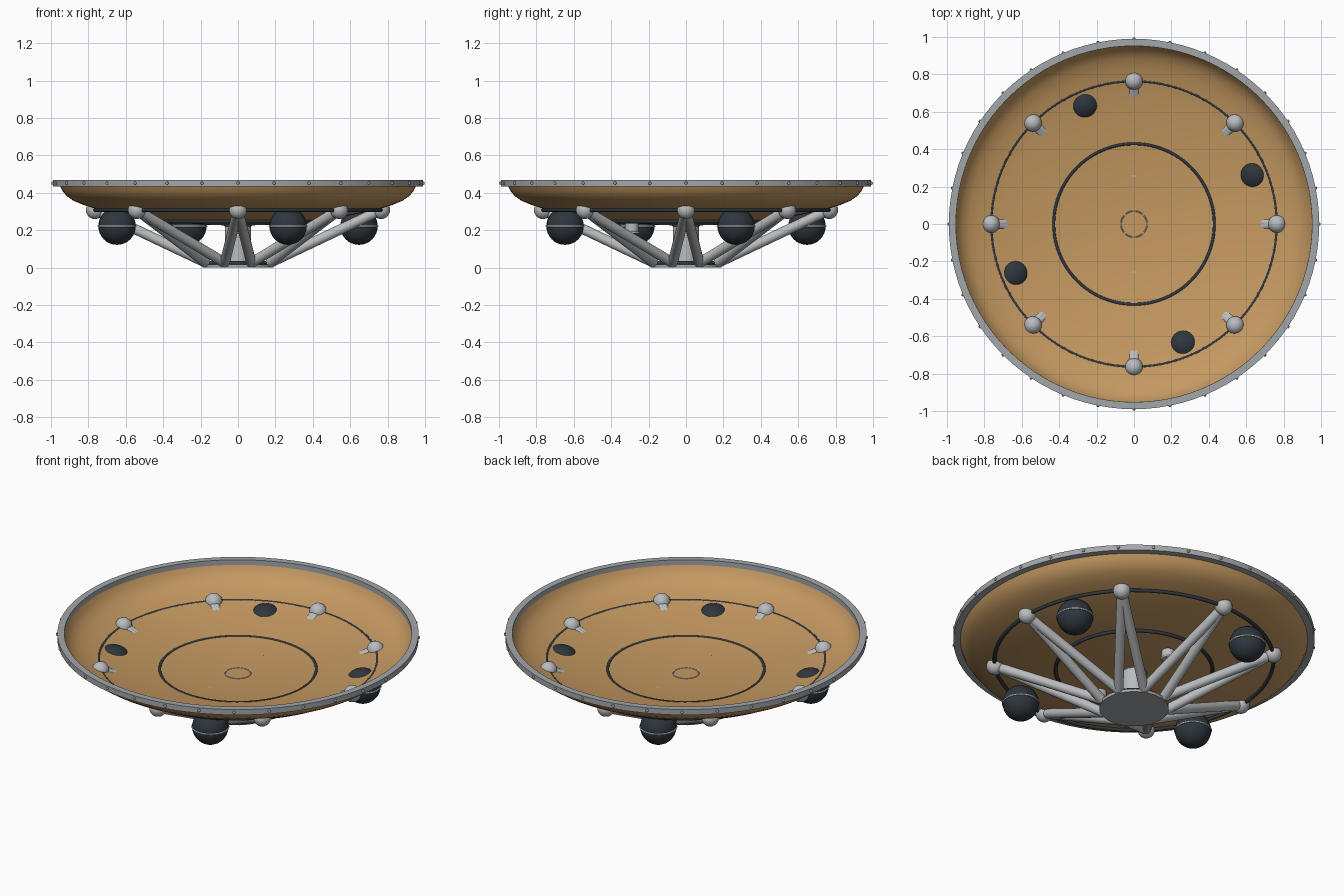
import bpy
import bmesh
from math import cos, sin, pi, radians
from mathutils import Vector

cube = bpy.data.objects.get("Cube")
if cube:
    bpy.data.objects.remove(cube)


def material(name, rgb):
    m = bpy.data.materials.new(name)
    m.use_nodes = True
    m.diffuse_color = (*rgb, 1)
    bsdf = m.node_tree.nodes["Principled BSDF"]
    bsdf.inputs["Base Color"].default_value = (*rgb, 1)
    bsdf.inputs["Roughness"].default_value = 0.6
    return m


TAN = material("tan ablator", (0.56, 0.32, 0.12))
SILVER = material("silver tube", (0.49, 0.50, 0.52))
STEEL = material("steel rim", (0.37, 0.39, 0.41))
DARK = material("dark slate", (0.027, 0.038, 0.048))


def finish(obj, name, mat, angle=35):
    obj.name = name
    obj.data.materials.append(mat)
    bpy.ops.object.select_all(action="DESELECT")
    obj.select_set(True)
    bpy.context.view_layer.objects.active = obj
    bpy.ops.object.shade_smooth_by_angle(angle=radians(angle))
    return obj


def lathe(name, profile, mat, steps=96, closed=False):
    """Spin an (r, z) profile around the vertical axis."""
    bm = bmesh.new()
    verts = [bm.verts.new((r, 0, z)) for r, z in profile]
    pairs = list(zip(verts, verts[1:]))
    if closed:
        pairs.append((verts[-1], verts[0]))
    edges = [bm.edges.new(p) for p in pairs]
    bmesh.ops.spin(bm, geom=verts + edges, cent=(0, 0, 0), axis=(0, 0, 1),
                   angle=2 * pi, steps=steps, use_duplicate=False)
    bmesh.ops.remove_doubles(bm, verts=bm.verts, dist=0.0005)
    bmesh.ops.recalc_face_normals(bm, faces=bm.faces)
    mesh = bpy.data.meshes.new(name)
    bm.to_mesh(mesh)
    bm.free()
    obj = bpy.data.objects.new(name, mesh)
    bpy.context.collection.objects.link(obj)
    return finish(obj, name, mat)


def ball(name, loc, radius, mat, segments=32):
    bpy.ops.mesh.primitive_uv_sphere_add(segments=segments, ring_count=segments // 2,
                                         radius=radius, location=loc)
    return finish(bpy.context.object, name, mat)


def rod(name, a, b, radius, mat, sides=20):
    a, b = Vector(a), Vector(b)
    bpy.ops.mesh.primitive_cylinder_add(vertices=sides, radius=radius, depth=(b - a).length,
                                        location=(a + b) / 2)
    obj = bpy.context.object
    obj.rotation_euler = (b - a).to_track_quat("Z", "Y").to_euler()
    return finish(obj, name, mat)


def ring(name, loc, major, minor, mat, segments=96):
    bpy.ops.mesh.primitive_torus_add(location=loc, major_radius=major, minor_radius=minor,
                                     major_segments=segments, minor_segments=10)
    return finish(bpy.context.object, name, mat, 60)


def polar(r, degrees, z):
    a = radians(degrees)
    return (r * cos(a), r * sin(a), z)


# Shallow dish with a rounded shoulder
dish = lathe("shield_dish", [(0, 0.225), (0.15, 0.228), (0.3, 0.239), (0.43, 0.253),
                             (0.6, 0.28), (0.7, 0.3), (0.765, 0.316), (0.83, 0.337),
                             (0.88, 0.358), (0.915, 0.382), (0.94, 0.412), (0.958, 0.45)], TAN)

# Square rim band with rivets
lathe("rim_band", [(0.952, 0.435), (0.99, 0.435), (0.99, 0.468), (0.952, 0.468)],
      STEEL, closed=True)
for i in range(32):
    ball(f"rim_rivet_{i + 1}", polar(0.99, i * 11.25, 0.452), 0.009, STEEL, 10)

# Dark seam rings embedded in the dish
ring("inner_seam", (0, 0, 0.247), 0.43, 0.01, DARK)
ring("outer_seam", (0, 0, 0.308), 0.765, 0.01, DARK)

# Central hub and mast
lathe("hub_plate", [(0, 0), (0.19, 0), (0.19, 0.018), (0, 0.018)], STEEL, 48)
ring("hub_seal", (0, 0, 0.022), 0.165, 0.014, DARK, 48)
rod("central_mast", (0, 0, 0.015), (0, 0, 0.224), 0.07, SILVER, 32)
ring("mast_collar", (0, 0, 0.225), 0.07, 0.004, STEEL, 48)

# Paired struts from the hub to eight ball joints
for i in range(8):
    angle = i * 45
    joint = polar(0.765, angle, 0.308)
    ball(f"strut_joint_{i + 1}", joint, 0.048, SILVER, 24)
    for side, turn in (("a", -22.5), ("b", 22.5)):
        foot = polar(0.185, angle + turn, 0.026)
        rod(f"strut_{i + 1}{side}", foot, joint, 0.027, SILVER)

# Spherical tanks with equator bands
for i in range(4):
    centre = polar(0.7, 22.5 + i * 90, 0.222)
    ball(f"tank_{i + 1}", centre, 0.1, DARK)
    ring(f"tank_band_{i + 1}", centre, 0.099, 0.005, SILVER, 48)

# Two short vent tubes under the dish
for name, y in (("front", -0.29), ("back", 0.29)):
    rod(f"{name}_vent", (0, y, 0.185), (0, y, 0.236), 0.036, SILVER, 24)
    ring(f"{name}_vent_lip", (0, y, 0.188), 0.036, 0.006, SILVER, 32)
